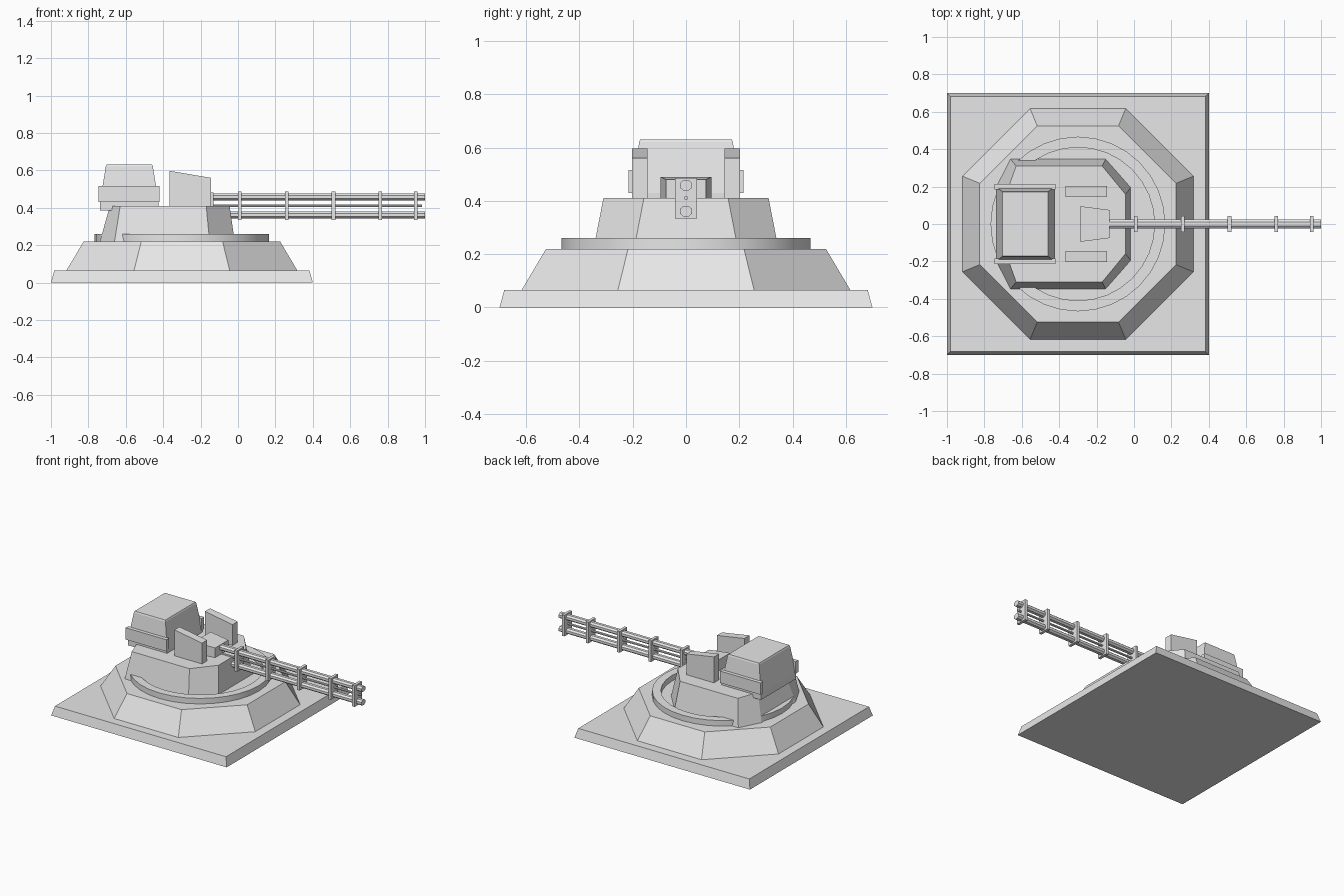
import bpy, bmesh, math

if "Cube" in bpy.data.objects:
    bpy.data.objects.remove(bpy.data.objects["Cube"])

grey = bpy.data.materials.new("plain_grey")
grey.diffuse_color = (0.8, 0.8, 0.8, 1)
grey.use_nodes = True
grey.node_tree.nodes["Principled BSDF"].inputs["Base Color"].default_value = grey.diffuse_color


def finish(name, bm):
    bmesh.ops.recalc_face_normals(bm, faces=bm.faces)
    me = bpy.data.meshes.new(name)
    bm.to_mesh(me)
    bm.free()
    me.materials.append(grey)
    ob = bpy.data.objects.new(name, me)
    bpy.context.collection.objects.link(ob)
    return ob


def loft(name, rings):
    """Join equal-length point rings into a closed solid."""
    bm = bmesh.new()
    loops = [[bm.verts.new(p) for p in r] for r in rings]
    n = len(loops[0])
    for a, b in zip(loops, loops[1:]):
        for i in range(n):
            j = (i + 1) % n
            bm.faces.new((a[i], a[j], b[j], b[i]))
    bm.faces.new(loops[0])
    bm.faces.new(loops[-1])
    return finish(name, bm)


def rect(x0, x1, y0, y1, z):
    return [(x0, y0, z), (x1, y0, z), (x1, y1, z), (x0, y1, z)]


def box(name, x0, x1, y0, y1, z0, z1):
    return loft(name, [rect(x0, x1, y0, y1, z0), rect(x0, x1, y0, y1, z1)])


def octagon(apothem, z):
    r = apothem / math.cos(math.pi / 8)
    return [(CX + r * math.cos(math.pi / 8 + k * math.pi / 4),
             r * math.sin(math.pi / 8 + k * math.pi / 4), z) for k in range(8)]


def cut_corner(xb, xbc, xfc, xf, yi, yo, z):
    """Rectangle in plan with four chamfered corners."""
    half = [(xb, yi), (xbc, yo), (xfc, yo), (xf, yi)]
    return [(x, y, z) for x, y in half] + [(x, -y, z) for x, y in reversed(half)]


CX = -0.3

# Ground slab and octagonal plinth
loft("base_slab", [rect(-1, 0.4, -0.7, 0.7, 0),
                   rect(-0.982, 0.382, -0.682, 0.682, 0.065)])
loft("plinth", [octagon(0.62, 0.06), octagon(0.525, 0.22)])

# Raised turning ring
bm = bmesh.new()
N = 32
profile = [(0.467, 0.21), (0.467, 0.26), (0.41, 0.26), (0.41, 0.21)]
rows = [[bm.verts.new((CX + r * math.cos(2 * math.pi * i / N),
                       r * math.sin(2 * math.pi * i / N), z)) for r, z in profile]
        for i in range(N)]
for i in range(N):
    a, b = rows[i], rows[(i + 1) % N]
    for k in range(4):
        m = (k + 1) % 4
        bm.faces.new((a[k], b[k], b[m], a[m]))
ring = finish("turning_ring", bm)
bpy.context.view_layer.objects.active = ring
ring.select_set(True)
bpy.ops.object.shade_smooth_by_angle(angle=math.radians(30))
ring.select_set(False)

# Turret body
loft("turret_body", [cut_corner(-0.738, -0.66, -0.152, -0.018, 0.195, 0.347, 0.22),
                     cut_corner(-0.685, -0.63, -0.17, -0.045, 0.158, 0.31, 0.41)])

# Rear cabin with side plates
loft("cabin", [rect(-0.738, -0.425, -0.2, 0.2, 0.385),
               rect(-0.738, -0.425, -0.2, 0.2, 0.43),
               rect(-0.707, -0.455, -0.176, 0.176, 0.62),
               rect(-0.703, -0.459, -0.172, 0.172, 0.63)])
for s, side in ((1, "left"), (-1, "right")):
    y0, y1 = sorted((s * 0.185, s * 0.215))
    box("cabin_plate_" + side, -0.745, -0.42, y0, y1, 0.43, 0.515)

    # Upright shields with sloping tops
    y0, y1 = sorted((s * 0.145, s * 0.203))
    loft("shield_" + side, [
        [(-0.365, y, 0.4), (-0.145, y, 0.4), (-0.145, y, 0.56), (-0.365, y, 0.597)]
        for y in (y0, y1)])

# Gun mount, narrowing to the front
loft("gun_mount", [[(x, -w, 0.40), (x, w, 0.40), (x, w, h), (x, -w, h)]
                   for x, w, h in ((-0.285, 0.095, 0.49), (-0.13, 0.075, 0.48))])


# Twin barrels with bored muzzles, and the thin rod between them
def barrel_ring(x, z, w, h):
    c = 0.45
    pts = [(1, c), (c, 1), (-c, 1), (-1, c), (-1, -c), (-c, -1), (c, -1), (1, -c)]
    return [(x, w * u, z + h * v) for u, v in pts]


for label, zc in (("upper", 0.458), ("lower", 0.361)):
    loft("barrel_" + label, [barrel_ring(-0.15, zc, 0.023, 0.019),
                             barrel_ring(1.0, zc, 0.023, 0.019)])
loft("centre_rod", [barrel_ring(-0.15, 0.41, 0.007, 0.007),
                    barrel_ring(0.985, 0.41, 0.007, 0.007)])

# Barrel clamps
for i, x in enumerate((0.01, 0.26, 0.51, 0.76, 0.95)):
    box("barrel_clamp_%d" % (i + 1), x - 0.01, x + 0.01, -0.042, 0.042, 0.334, 0.486)
